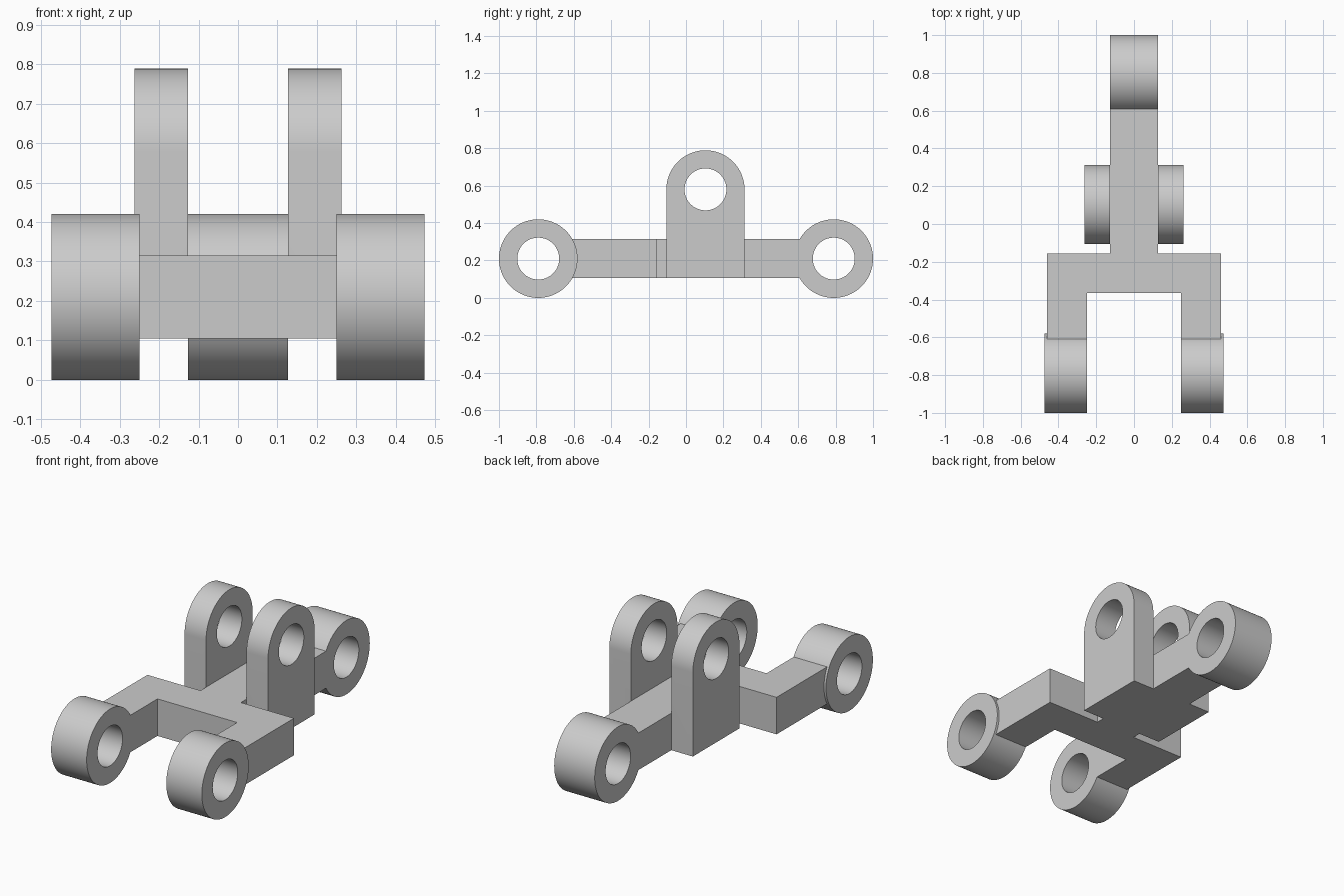
import bpy, bmesh, math

cube = bpy.data.objects.get("Cube")
if cube:
    bpy.data.objects.remove(cube, do_unlink=True)

# Shared dimensions
SEGMENTS = 96
RING, BORE = 0.21, 0.112
BAR_LOW, BAR_HIGH = 0.105, 0.315
STEM = 0.127
ARM_IN, ARM_OUT, EYE_OUT = 0.25, 0.46, 0.473
LUG_OUT, LUG_Y, LUG_Z, LUG_R = 0.262, 0.104, 0.58, 0.209
EYE_Y, EYE_Z = 0.79, 0.21

grey = bpy.data.materials.new("light_grey")
grey.use_nodes = True
colour = (0.6, 0.6, 0.6, 1)
grey.diffuse_color = colour
grey.node_tree.nodes["Principled BSDF"].inputs["Base Color"].default_value = colour


def prism(name, points, offset):
    """Extrude a closed outline of 3D points along an offset."""
    bm = bmesh.new()
    face = bm.faces.new([bm.verts.new(p) for p in points])
    new = bmesh.ops.extrude_face_region(bm, geom=[face])["geom"]
    bmesh.ops.translate(bm, vec=offset,
                        verts=[v for v in new if isinstance(v, bmesh.types.BMVert)])
    bmesh.ops.recalc_face_normals(bm, faces=bm.faces)
    mesh = bpy.data.meshes.new(name)
    bm.to_mesh(mesh)
    bm.free()
    mesh.materials.append(grey)
    obj = bpy.data.objects.new(name, mesh)
    bpy.context.collection.objects.link(obj)
    return obj


def arc(x, y, z, radius, steps):
    """Points counter-clockwise from +y, in the plane at x."""
    return [(x, y + radius * math.cos(a), z + radius * math.sin(a))
            for a in (math.tau * i / SEGMENTS for i in range(steps))]


def cylinder(name, x0, x1, y, z, radius):
    return prism(name, arc(x0, y, z, radius, SEGMENTS), (x1 - x0, 0, 0))


def lug(name, x0, x1):
    """Upright plate with a round top."""
    outline = arc(x0, LUG_Y, LUG_Z, LUG_R, SEGMENTS // 2 + 1)
    outline += [(x0, LUG_Y - LUG_R, BAR_LOW), (x0, LUG_Y + LUG_R, BAR_LOW)]
    return prism(name, outline, (x1 - x0, 0, 0))


def combine(target, tool, operation):
    mod = target.modifiers.new(tool.name, 'BOOLEAN')
    mod.operation, mod.solver, mod.object = operation, 'EXACT', tool
    bpy.context.view_layer.update()
    graph = bpy.context.evaluated_depsgraph_get()
    mesh = bpy.data.meshes.new_from_object(target.evaluated_get(graph))
    target.modifiers.clear()
    target.data = mesh
    bpy.data.objects.remove(tool, do_unlink=True)


# Forked flat bar: stem, crossbar and two arms, mirrored across x
half = [(STEM, 0.65), (STEM, -0.155), (ARM_OUT, -0.155),
        (ARM_OUT, -0.65), (ARM_IN, -0.65), (ARM_IN, -0.365)]
plan = half + [(-x, y) for x, y in reversed(half)]
link = prism("forked_link", [(x, y, BAR_LOW) for x, y in plan],
             (0, 0, BAR_HIGH - BAR_LOW))

# Eyes at the bar ends and upright lugs
parts = [
    cylinder("rear_eye", -STEM, STEM, EYE_Y, EYE_Z, RING),
    cylinder("left_eye", ARM_IN, EYE_OUT, -EYE_Y, EYE_Z, RING),
    cylinder("right_eye", -EYE_OUT, -ARM_IN, -EYE_Y, EYE_Z, RING),
    lug("left_lug", STEM, LUG_OUT),
    lug("right_lug", -LUG_OUT, -STEM),
]
for part in parts:
    combine(link, part, 'UNION')

# Bores straight through along x
for y, z in ((EYE_Y, EYE_Z), (-EYE_Y, EYE_Z), (LUG_Y, LUG_Z)):
    combine(link, cylinder("bore", -0.6, 0.6, y, z, BORE), 'DIFFERENCE')

# Smooth curves, crisp edges
bpy.ops.object.select_all(action='DESELECT')
link.select_set(True)
bpy.context.view_layer.objects.active = link
bpy.ops.object.shade_smooth_by_angle(angle=math.radians(30))
